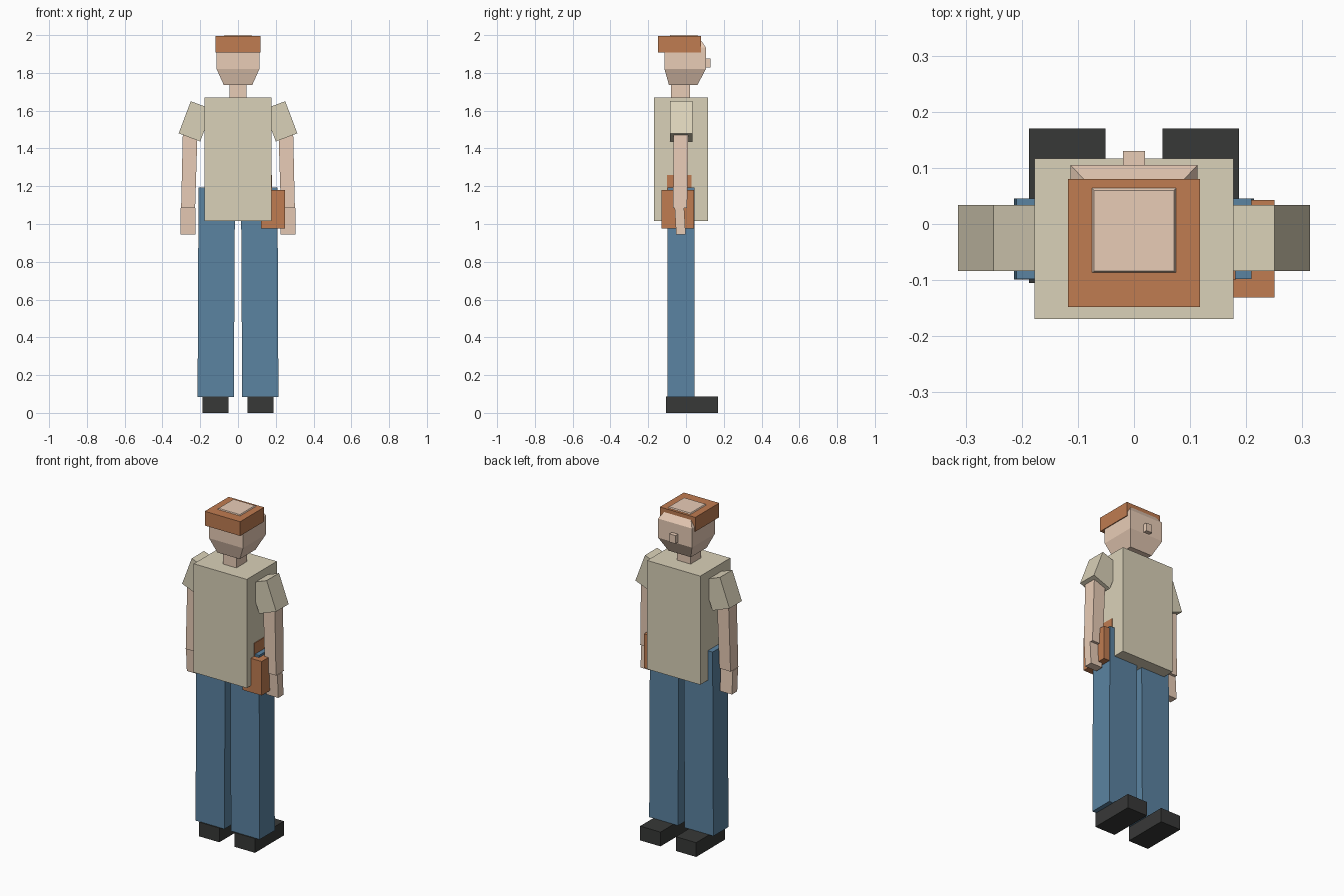
import bpy, bmesh

if "Cube" in bpy.data.objects:
    bpy.data.objects.remove(bpy.data.objects["Cube"])


def material(name, rgb):
    m = bpy.data.materials.new(name)
    m.diffuse_color = (*[(c / 255) ** 2.2 for c in rgb], 1)
    m.use_nodes = True
    m.node_tree.nodes["Principled BSDF"].inputs["Base Color"].default_value = m.diffuse_color
    return m


SKIN = material("skin", (232, 203, 181))
SHIRT = material("cloth", (217, 208, 183))
DENIM = material("denim", (91, 130, 160))
BLACK = material("shoe_black", (58, 59, 58))
BROWN = material("brown", (190, 123, 82))
HAIR = BROWN


def loft(name, mat, sections, mirror=False):
    """Flat-faced solid through rectangles (x0, x1, y0, y1, z), bottom to top."""
    bm = bmesh.new()
    rings = [[bm.verts.new((x, y, z)) for x, y in
              ((x0, y0), (x1, y0), (x1, y1), (x0, y1))]
             for x0, x1, y0, y1, z in sections]
    bm.faces.new(rings[0][::-1])
    bm.faces.new(rings[-1])
    for a, b in zip(rings, rings[1:]):
        for i in range(4):
            j = (i + 1) % 4
            bm.faces.new((a[i], a[j], b[j], b[i]))
    return finish(name, mat, bm, mirror)


def finish(name, mat, bm, mirror):
    bmesh.ops.recalc_face_normals(bm, faces=bm.faces)
    me = bpy.data.meshes.new(name)
    bm.to_mesh(me)
    bm.free()
    me.materials.append(mat)
    ob = bpy.data.objects.new(name, me)
    bpy.context.collection.objects.link(ob)
    if mirror:
        ob.modifiers.new("mirror", 'MIRROR')
    return ob


def box(name, mat, x0, x1, y0, y1, z0, z1, mirror=False):
    return loft(name, mat, [(x0, x1, y0, y1, z0), (x0, x1, y0, y1, z1)], mirror)


def prism(name, mat, profile, y0, y1, mirror=False):
    """Extrude an x-z outline along y."""
    bm = bmesh.new()
    face = bm.faces.new([bm.verts.new((x, y0, z)) for x, z in profile])
    out = bmesh.ops.extrude_face_region(bm, geom=[face])
    verts = [v for v in out["geom"] if isinstance(v, bmesh.types.BMVert)]
    bmesh.ops.translate(bm, verts=verts, vec=(0, y1 - y0, 0))
    return finish(name, mat, bm, mirror)


# Head with tapered jaw and crown, nose, neck and hair
loft("head", SKIN, [(-.075, .075, -.09, .06, 1.735),
                    (-.113, .113, -.114, .105, 1.82),
                    (-.113, .113, -.114, .105, 1.935),
                    (-.071, .071, -.084, .06, 2.0)])
box("nose", SKIN, -.02, .02, .09, .13, 1.828, 1.877)
box("neck", SKIN, -.045, .045, -.08, .02, 1.64, 1.76)
box("hair", HAIR, -.118, .118, -.148, .08, 1.908, 1.994)

# Torso and sleeves
box("torso", SHIRT, -.177, .177, -.169, .117, 1.015, 1.67)
prism("sleeves", SHIRT, [(.25, 1.65), (.314, 1.48), (.2, 1.437), (.136, 1.607)],
      -.084, .034, mirror=True)

# Bare arms and hands
loft("arms", SKIN, [(.227, .301, -.068, .006, 1.085),
                    (.213, .291, -.066, .012, 1.53)], mirror=True)
loft("hands", SKIN, [(.225, .305, -.052, -.002, .945),
                     (.225, .305, -.06, -.01, 1.085)], mirror=True)

# Trouser legs and shoes
loft("legs", DENIM, [(.022, .214, -.099, .045, .085),
                     (.016, .209, -.098, .045, 1.193)], mirror=True)
box("shoes", BLACK, .051, .187, -.105, .17, 0, .086, mirror=True)

# Hip pouch on the right side with its strap plate
box("hip_pouch", BROWN, .122, .25, -.131, .043, .975, 1.18)
box("pouch_strap", BROWN, .1, .181, -.1, .028, 1.1, 1.26)
